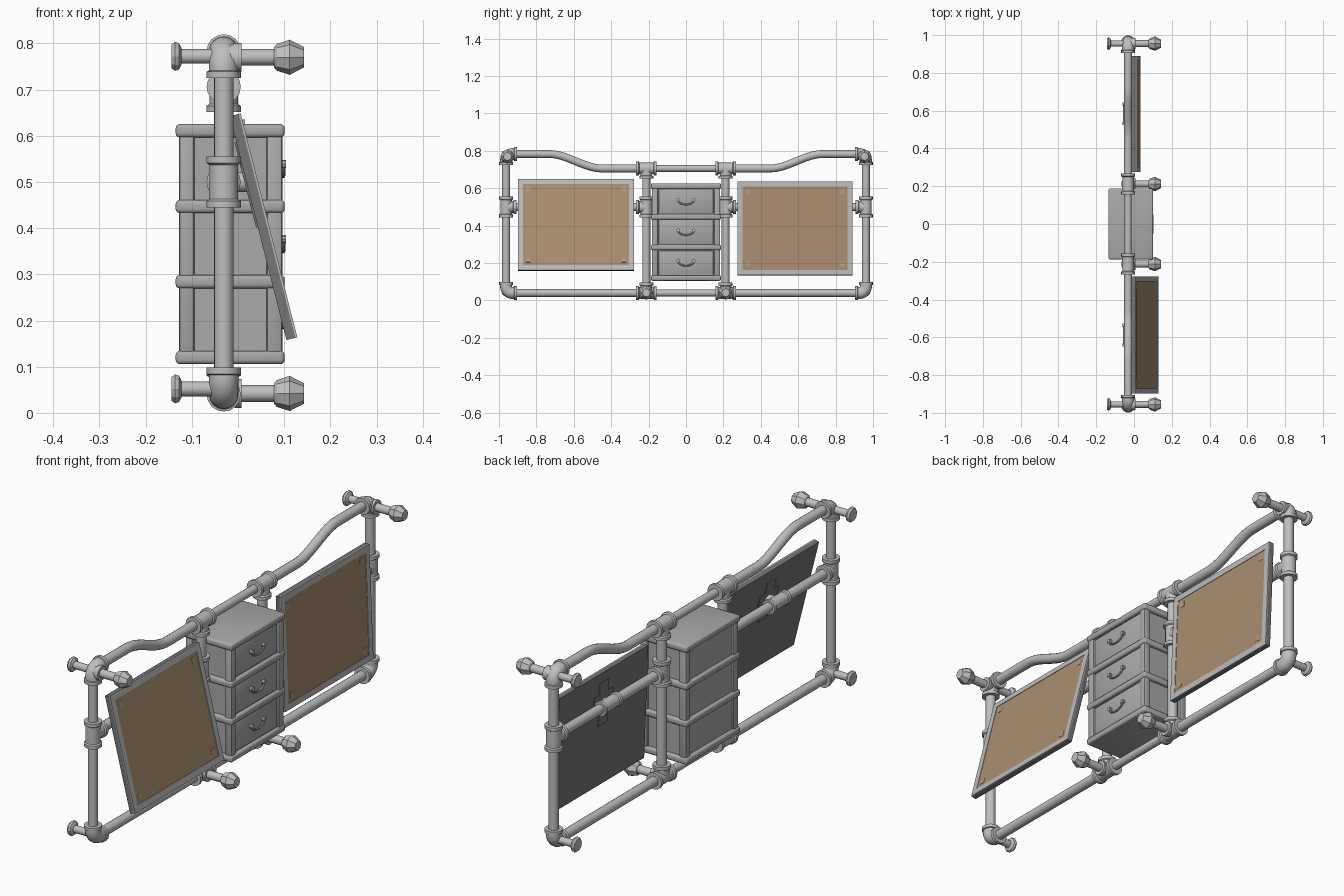
import bpy, bmesh, math
from mathutils import Vector, Matrix

if "Cube" in bpy.data.objects:
    bpy.data.objects.remove(bpy.data.objects["Cube"])


def mat(name, r, g, b):
    m = bpy.data.materials.new(name)
    m.diffuse_color = (r, g, b, 1)
    m.use_nodes = True
    m.node_tree.nodes["Principled BSDF"].inputs["Base Color"].default_value = m.diffuse_color
    return m


PIPE = mat("pipe_grey", 0.52, 0.52, 0.52)
CAB = mat("cabinet_grey", 0.40, 0.40, 0.40)
DARK = mat("panel_dark_grey", 0.18, 0.18, 0.18)
RIM = mat("rim_light_grey", 0.50, 0.50, 0.50)
BOARD = mat("board_brown", 0.40, 0.27, 0.16)
TAB = mat("corner_tan", 0.42, 0.33, 0.24)

FX = -0.031          # x of the frame plane
R = 0.021            # pipe radius


def finish(bm, name, m, angle=35):
    bmesh.ops.recalc_face_normals(bm, faces=bm.faces)
    me = bpy.data.meshes.new(name)
    bm.to_mesh(me)
    bm.free()
    me.materials.append(m)
    me.shade_smooth()
    me.set_sharp_from_angle(angle=math.radians(angle))
    ob = bpy.data.objects.new(name, me)
    bpy.context.collection.objects.link(ob)
    return ob


def sweep(name, pts, radii, m=PIPE, sides=16, angle=35):
    """Tube along planar points with a radius at each point."""
    pts = [Vector(p) for p in pts]
    if not isinstance(radii, (list, tuple)):
        radii = [radii] * len(pts)
    along_x = abs((pts[-1] - pts[0]).normalized().x) > 0.5
    ref = Vector((0, 1, 0)) if along_x else Vector((1, 0, 0))
    bm = bmesh.new()
    rings = []
    for i, p in enumerate(pts):
        t = pts[min(i + 1, len(pts) - 1)] - pts[max(i - 1, 0)]
        n = t.normalized().cross(ref).normalized()
        u = ref if abs(t.normalized().dot(ref)) < 0.05 else n.cross(t).normalized()
        rings.append([bm.verts.new(p + radii[i] * (u * math.cos(a) + n * math.sin(a)))
                      for a in (2 * math.pi * k / sides for k in range(sides))])
    for a, b in zip(rings, rings[1:]):
        for k in range(sides):
            bm.faces.new((a[k], a[(k + 1) % sides], b[(k + 1) % sides], b[k]))
    bm.faces.new(rings[0])
    bm.faces.new(rings[-1])
    return finish(bm, name, m, angle)


def box(name, c, size, m, bevel=0.0, rot=None, seg=2):
    bm = bmesh.new()
    bmesh.ops.create_cube(bm, size=1)
    bmesh.ops.scale(bm, vec=size, verts=bm.verts)
    if bevel:
        bmesh.ops.bevel(bm, geom=bm.edges[:], offset=bevel, segments=seg, affect='EDGES', profile=0.5)
    bmesh.ops.transform(bm, matrix=Matrix.Translation(c) if rot is None else rot @ Matrix.Translation(c), verts=bm.verts)
    return finish(bm, name, m)


def sleeve(name, a, b, r=0.031, lip=0.037, ends=(True, True)):
    """Straight fitting with raised lips at its open ends."""
    a, b = Vector(a), Vector(b)
    L = (b - a).length
    prof = [(0, lip), (0.014, lip), (0.018, r)] if ends[0] else [(0, r)]
    prof += [(L - 0.018, r), (L - 0.014, lip), (L, lip)] if ends[1] else [(L, r)]
    d = (b - a).normalized()
    return sweep(name, [a + d * t for t, _ in prof], [q for _, q in prof])


def P(y, z):
    return (FX, y, z)


ZT, ZC, ZM, ZB = 0.783, 0.706, 0.50, 0.040
YO, YI = 0.962, 0.212

# straight middle pipes
sweep("top_middle_pipe", [P(-YI, ZC), P(YI, ZC)], 0.018)
sweep("bottom_middle_pipe", [P(-YI, ZB), P(YI, ZB)], 0.018)

for s, side in ((-1, "left"), (1, "right")):
    # pipes
    sweep(side + "_outer_post", [P(s * YO, 0.08), P(s * YO, 0.745)], R)
    sweep(side + "_inner_post", [P(s * YI, ZB), P(s * YI, ZC)], R)
    sweep(side + "_bottom_pipe", [P(s * YI, ZB), P(s * 0.92, ZB)], R)
    sweep(side + "_cross_bar", [P(s * YI, ZM), P(s * YO, ZM)], R)
    path = [P(s * YI, ZC)]
    for i in range(15):
        t = i / 14
        path.append(P(s * (0.45 + 0.28 * t), ZC + (ZT - ZC) * (3 * t * t - 2 * t ** 3)))
    path.append(P(s * 0.92, ZT))
    sweep(side + "_top_curved_pipe", path, R)

    # corner elbows with lips
    for zc, up, nm in ((ZT, -1, "top"), (ZB, 1, "bottom")):
        cr = 0.036
        pts = [P(s * YO, zc + up * 0.058), P(s * YO, zc + up * 0.044), P(s * YO, zc + up * 0.042)]
        rad = [0.037, 0.037, 0.032]
        for i in range(9):
            a = math.pi / 2 * i / 8
            pts.append(P(s * (YO - cr + cr * math.cos(a)), zc + up * (cr - cr * math.sin(a))))
            rad.append(0.032)
        for d, r in ((0.042, 0.032), (0.044, 0.037), (0.058, 0.037)):
            pts.append(P(s * (YO - d), zc))
            rad.append(r)
        sweep(f"{side}_{nm}_elbow", pts, rad)

    # tee fittings
    h = 0.055
    for y, d, nm in ((YO, -1, "outer"), (YI, 1, "inner")):
        sleeve(f"{side}_{nm}_tee", P(s * y, ZM - h), P(s * y, ZM + h))
        sleeve(f"{side}_{nm}_tee_branch", P(s * y, ZM), P(s * (y + d * h), ZM), ends=(False, True))
    for z, d, nm in ((ZC, -1, "top"), (ZB, 1, "bottom")):
        sleeve(f"{side}_{nm}_tee", P(s * YI - h, z), P(s * YI + h, z))
        sleeve(f"{side}_{nm}_tee_branch", P(s * YI, z), P(s * YI, z + d * h), ends=(False, True))

    # forward pegs with faceted knobs
    for y, z, nm in ((0.955, 0.77, "top"), (YI, 0.042, "bottom")):
        sweep(f"{side}_{nm}_peg", [(FX, s * y, z), (0.085, s * y, z)], 0.018)
        sleeve(f"{side}_{nm}_peg_collar", (FX, s * y, z), (0.008, s * y, z), 0.029, 0.031, (False, True))
        sweep(f"{side}_{nm}_knob", [(x, s * y, z) for x in (0.078, 0.084, 0.112, 0.143)],
              [0.022, 0.029, 0.038, 0.022], sides=8, angle=20)
    # rear wall stand-offs with flanges
    for z, nm in ((0.772, "top"), (0.052, "bottom")):
        sweep(f"{side}_{nm}_standoff", [(-0.13, s * 0.955, z), (FX, s * 0.955, z)], 0.016)
        sweep(f"{side}_{nm}_flange", [(x, s * 0.955, z) for x in (-0.144, -0.136, -0.128, -0.122)],
              [0.027, 0.033, 0.030, 0.019], sides=10, angle=20)

# tilted panels hung from the cross bars
for side, yc, zc, xc, deg, w in (("left", -0.588, 0.403, 0.055, 14.2, 0.62),
                                 ("right", 0.583, 0.385, 0.0125, 2.3, 0.615)):
    M = Matrix.Translation((xc, yc, zc)) @ Matrix.Rotation(-math.radians(deg), 4, 'Y')
    H = 0.5
    box(side + "_panel_body", (-0.002, 0, 0), (0.020, w, H), DARK, rot=M)
    rw = 0.027
    for q, qn in ((-1, "a"), (1, "b")):
        box(f"{side}_panel_rim_side_{qn}", (0.010, q * (w - rw) / 2, 0), (0.005, rw, H), RIM, rot=M)
        box(f"{side}_panel_rim_edge_{qn}", (0.010, 0, q * (H - rw) / 2), (0.005, w - 2 * rw, rw), RIM, rot=M)
        for p in (-1, 1):
            box(f"{side}_board_corner", (0.0105, p * (w / 2 - 0.055), q * (H / 2 - 0.055)),
                (0.002, 0.025, 0.025), TAB, rot=M)
    box(side + "_board", (0.0085, 0, 0), (0.004, w - 2 * rw, H - 2 * rw), BOARD, rot=M)
    # mounting bracket and clamp
    zb = ZM - zc
    box(side + "_bracket_upright", (-0.0135, 0, zb), (0.005, 0.06, 0.19), DARK, rot=M)
    box(side + "_bracket_cross", (-0.0135, 0, zb), (0.005, 0.13, 0.09), DARK, rot=M)
    sleeve(side + "_clamp", P(yc - 0.06, ZM), P(yc + 0.06, ZM), 0.027, 0.031)
    sweep(side + "_clamp_stem", [P(yc, ZM), ((M @ Vector((-0.012, 0, zb))).x, yc, ZM)], 0.022)

# chest of drawers
X0, X1, YW = -0.135, 0.101, 0.188
xm = (X0 + X1) / 2
box("cabinet_body", (xm, 0, 0.365), (0.204, 0.344, 0.50), CAB)
for i, z in enumerate((0.12, 0.284, 0.447, 0.611)):
    box(f"cabinet_rail_{i}", (xm, 0, z), (X1 - X0, 2 * YW, 0.029), CAB, 0.009, seg=3)
for x in (X0 + 0.024, X1 - 0.022):
    for s in (-1, 1):
        box("cabinet_post", (x, s * (YW - 0.022), 0.365), (0.034, 0.034, 0.48), CAB, 0.007)
for i, z in enumerate((0.202, 0.366, 0.529)):
    box(f"drawer_front_{i}", (0.083, 0, z), (0.014, 0.292, 0.128), CAB, 0.003)
    # bail handle and its mounts
    pts = [(0.098, 0.042 * math.cos(a), z + 0.008 - 0.024 * math.sin(a))
           for a in (math.pi * k / 10 for k in range(11))]
    sweep(f"drawer_handle_{i}", pts, 0.0045, PIPE, 8)
    for s in (-1, 1):
        sweep("handle_mount", [(0.088, s * 0.042, z + 0.010), (0.104, s * 0.042, z + 0.010)], 0.009, PIPE, 8)
